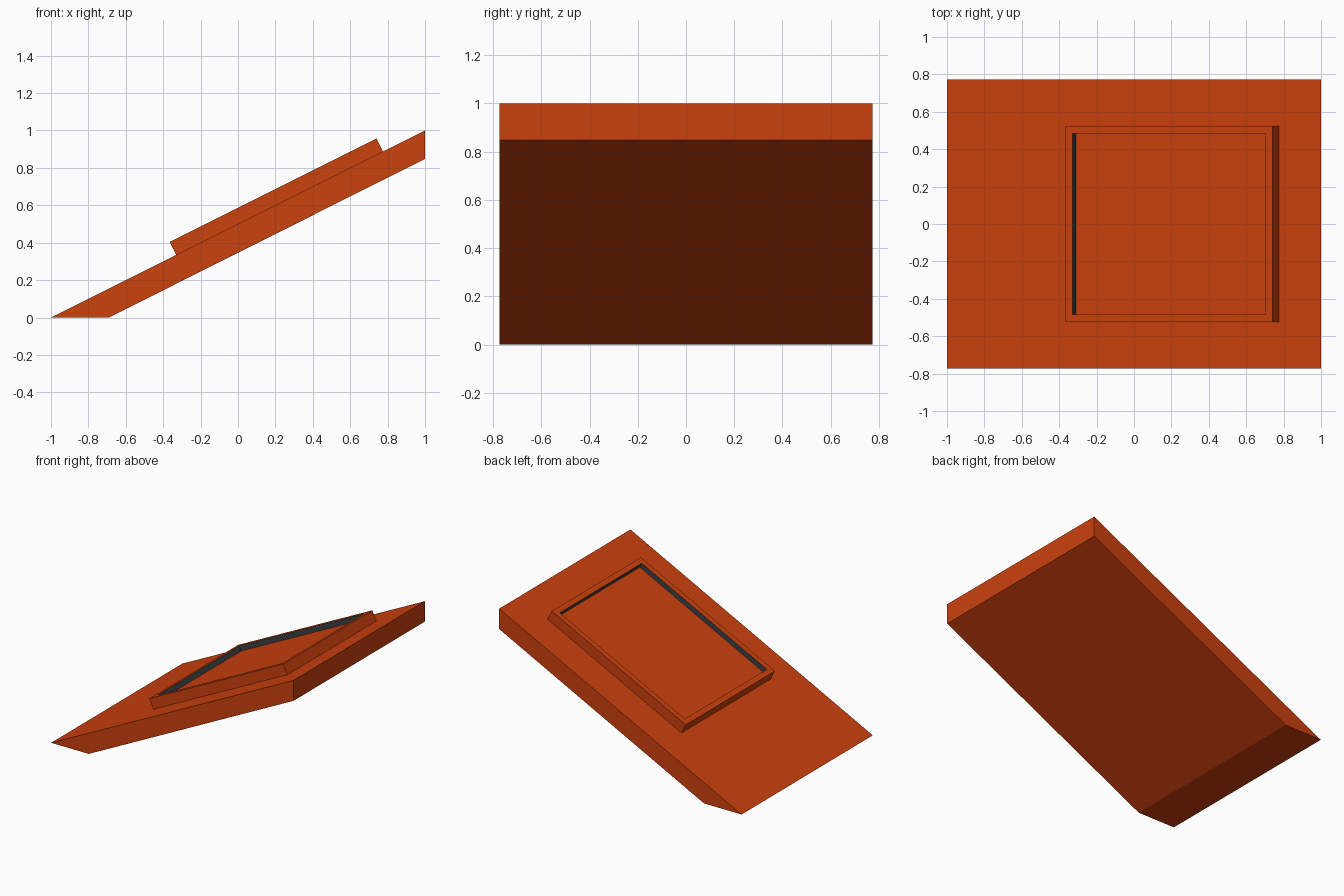
import bpy, bmesh, math
from mathutils import Matrix, Vector

cube = bpy.data.objects.get("Cube")
if cube:
    bpy.data.objects.remove(cube, do_unlink=True)


def make_material(name, color):
    mat = bpy.data.materials.new(name)
    mat.use_nodes = True
    mat.diffuse_color = color
    mat.node_tree.nodes["Principled BSDF"].inputs["Base Color"].default_value = color
    return mat


def make_object(name, bm, materials):
    bmesh.ops.recalc_face_normals(bm, faces=bm.faces)
    mesh = bpy.data.meshes.new(name)
    bm.to_mesh(mesh)
    bm.free()
    for mat in materials:
        mesh.materials.append(mat)
    obj = bpy.data.objects.new(name, mesh)
    bpy.context.collection.objects.link(obj)
    return obj


orange = make_material("roof orange", (0.60, 0.052, 0.004, 1))
grey = make_material("dark grey", (0.045, 0.052, 0.06, 1))

# Roof slab: sloped side profile extruded across the depth
half_depth = 0.773
profile = [(-1, 0), (-0.69, 0), (1, 0.848), (1, 1)]
bm = bmesh.new()
side = bm.faces.new([bm.verts.new((x, -half_depth, z)) for x, z in profile])
ext = bmesh.ops.extrude_face_region(bm, geom=[side])
moved = [v for v in ext["geom"] if isinstance(v, bmesh.types.BMVert)]
bmesh.ops.translate(bm, verts=moved, vec=(0, 2 * half_depth, 0))
make_object("roof_slab", bm, [orange])

# Skylight: raised box with a rim and a sunken pane, grey inside the rim
length, width, height = 1.236, 1.05, 0.078
rim, recess = 0.059, 0.038
bm = bmesh.new()
bmesh.ops.create_cube(bm, size=1, matrix=Matrix.Translation((0, 0, height / 2))
                      @ Matrix.Diagonal((length, width, height, 1)))
top = max(bm.faces, key=lambda f: f.calc_center_median().z)
bmesh.ops.inset_region(bm, faces=[top], thickness=rim)
ext = bmesh.ops.extrude_discrete_faces(bm, faces=[top])
pane = ext["faces"][0]
bmesh.ops.translate(bm, verts=pane.verts, vec=(0, 0, -recess))
for edge in pane.edges:
    for face in edge.link_faces:
        if face is not pane:
            face.material_index = 1
skylight = make_object("skylight", bm, [orange, grey])
skylight.location = Vector((0.222, 0, 0.611))
skylight.rotation_euler.y = -math.atan(0.5)
